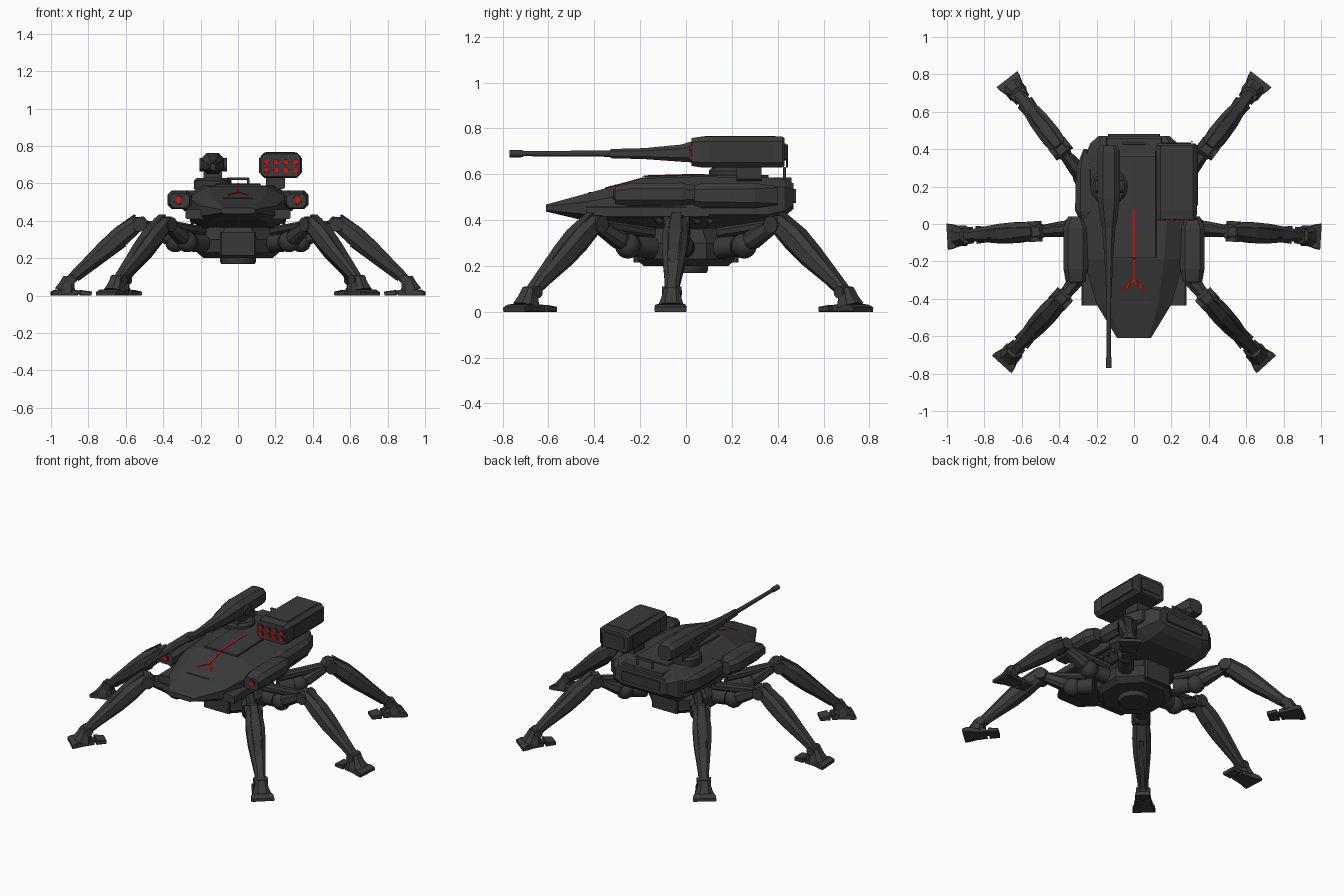
import bpy, bmesh, math
from mathutils import Vector as V

cube = bpy.data.objects.get("Cube")
if cube:
    bpy.data.objects.remove(cube)


def material(name, rgb):
    m = bpy.data.materials.new(name)
    m.use_nodes = True
    m.diffuse_color = (*rgb, 1)
    bsdf = m.node_tree.nodes["Principled BSDF"]
    bsdf.inputs["Base Color"].default_value = (*rgb, 1)
    bsdf.inputs["Roughness"].default_value = 0.7
    return m


ARMOUR = material("dark grey armour", (0.044, 0.044, 0.044))
METAL = material("darker grey metal", (0.039, 0.039, 0.039))
RED = material("signal red", (0.8, 0.002, 0.002))


def loft(name, rings, mat=ARMOUR, smooth=False):
    """Skin a list of equal-length rings and cap both ends."""
    bm = bmesh.new()
    loops = [[bm.verts.new(p) for p in ring] for ring in rings]
    n = len(loops[0])
    for a, b in zip(loops, loops[1:]):
        for i in range(n):
            j = (i + 1) % n
            bm.faces.new((a[i], a[j], b[j], b[i]))
    bm.faces.new(loops[0])
    bm.faces.new(loops[-1])
    bmesh.ops.recalc_face_normals(bm, faces=bm.faces)
    mesh = bpy.data.meshes.new(name)
    bm.to_mesh(mesh)
    bm.free()
    mesh.materials.append(mat)
    ob = bpy.data.objects.new(name, mesh)
    bpy.context.collection.objects.link(ob)
    if smooth:
        bpy.ops.object.select_all(action="DESELECT")
        ob.select_set(True)
        bpy.context.view_layer.objects.active = ob
        bpy.ops.object.shade_smooth_by_angle(angle=math.radians(35))
    return ob


def frame(a, b, side=None):
    axis = (V(b) - V(a)).normalized()
    if side is None:
        side = V((1, 0, 0)) if abs(axis.z) > 0.99 else axis.cross(V((0, 0, 1)))
    side = V(side).normalized()
    return side, side.cross(axis).normalized()


def beam(name, stations, mat=ARMOUR, chamfer=0.25, side=None):
    """Chamfered bar through stations of (position, width, height)."""
    s, u = frame(stations[0][0], stations[-1][0], side)
    rings = []
    for p, w, h in stations:
        c = chamfer * min(w, h)
        x, y = w / 2, h / 2
        corners = [(x, y - c), (x - c, y), (c - x, y), (-x, y - c),
                   (-x, c - y), (c - x, -y), (x - c, -y), (x, c - y)]
        rings.append([V(p) + s * i + u * j for i, j in corners])
    return loft(name, rings, mat)


def rod(name, stations, mat=METAL, sides=20):
    """Round bar through stations of (position, radius)."""
    s, u = frame(stations[0][0], stations[-1][0])
    angles = [math.tau * i / sides for i in range(sides)]
    return loft(name, [[V(p) + (s * math.cos(a) + u * math.sin(a)) * r for a in angles]
                       for p, r in stations], mat, True)


def ball(name, p, r):
    steps = [math.pi * (k + 0.3) / 9.6 for k in range(10)]
    return rod(name, [(V(p) + V((0, 0, -r * math.cos(t))), r * math.sin(t)) for t in steps], sides=16)


def box(name, x, y, z, mat=ARMOUR, chamfer=0.12):
    cx, cz, w, h = sum(x) / 2, sum(z) / 2, x[1] - x[0], z[1] - z[0]
    return beam(name, [((cx, k, cz), w, h) for k in y], mat, chamfer)


# Hull: y, bottom half width, bottom z, middle half width, lower z, upper z, top half width, top z
HULL = [(-.61, .07, .437, .09, .443, .46, .08, .468),
        (-.43, .15, .395, .20, .425, .48, .13, .517),
        (-.19, .19, .365, .27, .42, .525, .16, .583),
        (.05, .20, .36, .28, .425, .535, .18, .59),
        (.36, .19, .375, .26, .425, .545, .20, .587),
        (.43, .16, .415, .235, .44, .545, .19, .577),
        (.47, .14, .45, .19, .465, .535, .17, .56)]
loft("hull", [[(x, y, z) for x, z in ((wb, zb), (wm, z1), (wm, z2), (wt, zt),
               (-wt, zt), (-wm, z2), (-wm, z1), (-wb, zb))]
              for y, wb, zb, wm, z1, z2, wt, zt in HULL])


def deck(y):
    for a, b in zip(HULL, HULL[1:]):
        if y <= b[0]:
            return a[7] + (b[7] - a[7]) * (y - a[0]) / (b[0] - a[0])


# Raised deck plates, nose seam and grab handle
beam("deck_plate", [((0, y, deck(y) + .002), .24, .016) for y in (-.18, .05, .36)])
beam("nose_seam", [((x, -.42, deck(-.42)), .012, .004) for x in (-.08, .08)], METAL)
box("rear_hatch", (-.15, .15), (.38, .46), (.54, .585))
box("rear_panel", (-.14, .14), (.46, .48), (.475, .535), METAL)
rod("grab_handle", [((-.06, .43, .625), .007), ((.06, .43, .625), .007)])
for x in (-.055, .055):
    rod("handle_post", [((x, .43, .57), .007), ((x, .43, .625), .007)])

# Painted red centre line with forked end
path = [(0, y, deck(y) + .010) for y in (.08, .05, -.181)]
path += [(0, y, deck(y) + .001) for y in (-.19, -.30)]
for a, b in zip(path, path[1:]):
    beam("red_line", [(a, .011, .004), (b, .011, .004)], RED)
for x in (-.055, .055):
    beam("red_fork", [(path[-1], .011, .004), ((x, -.35, deck(-.35) + .001), .011, .004)], RED)

# Belly turntable
octagon = [math.tau * (i + .5) / 8 for i in range(8)]
loft("belly", [[(r * math.cos(a), r * math.sin(a), z) for a in octagon]
               for r, z in ((.20, .20), (.235, .23), (.235, .30), (.20, .345), (.17, .40))], METAL)
rod("belly_cap", [((0, 0, .17), .09), ((0, 0, .18), .095), ((0, 0, .21), .095)])
for y in (-.215, .215):
    beam("belly_panel", [((0, y, .215), .19, .03), ((0, y, .34), .19, .03)], METAL)

for s in (1, -1):
    # Side skirts, shoulder pods with lamps, rear flank armour
    box("skirt", sorted((s * .14, s * .28)), (-.435, .10), (.41, .46))
    beam("shoulder_pod", [((s * .312, y, z), w, h) for y, w, h, z in
                          ((-.31, .105, .075, .507), (-.24, .13, .1, .512),
                           (-.02, .13, .1, .513), (.04, .08, .08, .51))])
    rod("lamp_ring", [((s * .318, -.316, .512), .024), ((s * .318, -.29, .512), .026)])
    rod("lamp", [((s * .318, -.318, .512), .015), ((s * .318, -.30, .512), .015)], RED)
    beam("flank_armour", [((s * .26, y, .507), w, h) for y, w, h in
                          ((.03, .07, .08), (.07, .11, .11), (.30, .10, .11), (.40, .02, .08))])
    # Slanted vents under the flanks
    for k in range(5):
        y = -.14 + k * .055
        beam("vent", [((s * .25, y, .43), .02, .03), ((s * .24, y + .03, .39), .02, .03)], METAL)

    # Legs: knee, outward direction, hip
    for name, knee, way, hip in (("front", (.392, -.402), (.67, -.74), (.19, -.15)),
                                 ("middle", (.53, -.04), (1, -.06), (.20, -.01)),
                                 ("rear", (.392, .402), (.61, .79), (.19, .15))):
        d = V((s * way[0], way[1], 0)).normalized()
        side = V((-d.y, d.x, 0))
        k0 = V((s * knee[0], knee[1], 0))
        h0 = V((s * hip[0], hip[1], .28))

        def at(u, z, v=0):
            return k0 + d * u + side * v + V((0, 0, z))

        joint = at(-.03, .375)
        mid = h0.lerp(joint, .45) - V((0, 0, .035))
        rod(name + "_hip", [(h0, .05), (h0.lerp(mid, .7), .045)])
        ball(name + "_hip_ball", mid, .056)
        beam(name + "_thigh", [(mid, .06, .06), (mid.lerp(joint, .3), .085, .075), (joint, .06, .06)])
        beam(name + "_thigh_strut", [(h0 + V((0, 0, .065)), .06, .045),
                                     (joint + V((0, 0, .005)), .05, .045)], METAL)
        rod(name + "_knee_axle", [(at(0, .38, -.055), .038), (at(0, .38, .055), .038)])
        # Shin with outer cover and inner piston
        beam(name + "_shin", [(at(-.04, .405), .07, .045), (at(.01, .385), .095, .085),
                              (at(.10, .315), .112, .105), (at(.18, .245), .105, .095),
                              (at(.33, .12), .064, .058), (at(.365, .085), .065, .05)], side=side)
        beam(name + "_shin_cover", [(at(.02, .430), .045, .012), (at(.125, .355), .06, .014),
                                    (at(.205, .280), .05, .014), (at(.325, .155), .03, .012)],
             METAL, side=side)
        rod(name + "_shin_piston", [(at(.08, .278), .018), (at(.33, .09), .014)])
        # Ankle and splayed foot
        rod(name + "_ankle_axle", [(at(.365, .085, -.042), .026), (at(.365, .085, .042), .026)])
        beam(name + "_ankle", [(at(.375, .10), .065, .055), (at(.385, .06), .085, .08),
                               (at(.395, .025), .11, .11)], side=side)
        beam(name + "_foot", [(at(.33, .015), .085, .03), (at(.40, .018), .105, .036),
                              (at(.445, .016), .135, .032), (at(.47, .010), .14, .02)], chamfer=.1)
        beam(name + "_heel_pad", [(at(.255, .011), .085, .022), (at(.315, .015), .095, .03)],
             chamfer=.15)
        beam(name + "_heel_bar", [(at(.30, .015), .045, .02), (at(.35, .017), .045, .024)], METAL)

# Cannon on its turntable
GX = -.135
rod("cannon_base", [((GX, .20, .57), .10), ((GX, .20, .615), .10), ((GX, .20, .63), .085)])
box("cannon_mount", (GX - .05, GX + .05), (.12, .30), (.61, .665), METAL)
beam("cannon_housing", [((GX, y, z), w, h) for y, w, h, z in
                        ((.42, .095, .09, .705), (.39, .118, .112, .707), (.14, .12, .112, .707),
                         (.02, .09, .09, .697), (-.02, .072, .075, .692),
                         (-.18, .046, .048, .69), (-.33, .034, .04, .69))])
rod("cannon_hub", [((GX - .07, .20, .70), .035), ((GX + .075, .20, .70), .035)])
rod("cannon_barrel", [((GX, -.30, .69), .014), ((GX, -.73, .69), .011)])
rod("cannon_muzzle", [((GX, -.71, .69), .013), ((GX, -.72, .69), .016), ((GX, -.77, .69), .016)])

# Rocket launcher box
box("launcher_mount", (.15, .25), (.22, .33), (.57, .64), METAL)
beam("launcher", [((.228, y, .697), w, h) for y, w, h in
                  ((.025, .212, .122), (.07, .218, .135), (.42, .218, .135), (.43, .20, .12))],
     chamfer=.16)
for x in (.117, .339):
    box("launcher_side_panel", (x - .004, x + .004), (.10, .39), (.655, .735), METAL)
box("launcher_top_panel", (.15, .306), (.08, .39), (.760, .768))
box("launcher_rear_panel", (.15, .306), (.42, .436), (.66, .735), METAL)
rod("launcher_aerial", [((.31, .44, .63), .004), ((.31, .44, .73), .004)])
for row in (.671, .714):
    for col in range(4):
        x = .152 + col * .052
        rod("tube_ring", [((x, .021, row), .020), ((x, .04, row), .020)], sides=12)
        rod("rocket_tip", [((x, .015, row), .013), ((x, .04, row), .015)], RED, sides=12)
